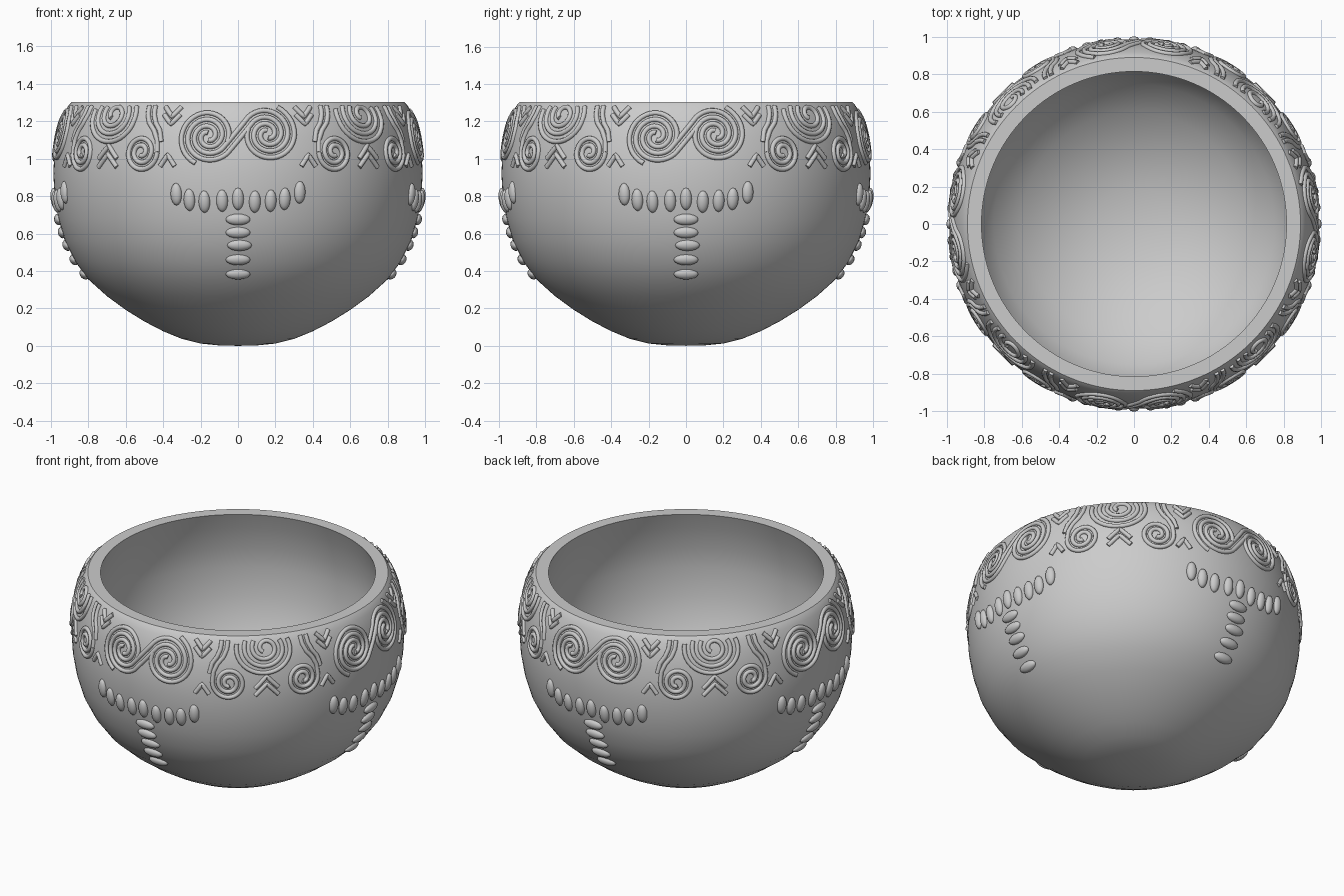
import bpy, bmesh, math
from mathutils import Matrix, Vector

if "Cube" in bpy.data.objects:
    bpy.data.objects.remove(bpy.data.objects["Cube"])

OUTER = [(0, 0), (.1, .002), (.2, .012), (.3, .037), (.4, .078), (.5, .13), (.6, .192), (.7, .265),
         (.8, .355), (.87, .45), (.925, .56), (.96, .68), (.98, .8), (.987, .92), (.982, 1.02),
         (.966, 1.12), (.946, 1.2), (.918, 1.265), (.902, 1.29), (.89, 1.302)]
INNER = [(.815, 1.302), (.85, 1.2), (.885, 1.05), (.895, .92), (.88, .74), (.835, .56), (.75, .41),
         (.6, .275), (.4, .162), (.2, .105), (0, .09)]


def radius(z):
    for (r0, z0), (r1, z1) in zip(OUTER, OUTER[1:]):
        if z <= z1:
            return r0 + (r1 - r0) * (z - z0) / (z1 - z0)
    return OUTER[-1][0]


def frame(a, z):
    """Point, right, up and outward directions on the bowl wall (a=0 is the front)."""
    out = Vector((math.sin(a), -math.cos(a), 0))
    slope = (radius(z + .03) - radius(z - .03)) / .06
    up = (out * slope + Vector((0, 0, 1))).normalized()
    right = Vector((math.cos(a), math.sin(a), 0))
    return out * radius(z) + Vector((0, 0, z)), right, up, right.cross(up)


def mesh_object(name, bm):
    me = bpy.data.meshes.new(name)
    bm.to_mesh(me)
    bm.free()
    ob = bpy.data.objects.new(name, me)
    bpy.context.collection.objects.link(ob)
    return ob


def activate(ob):
    bpy.ops.object.select_all(action='DESELECT')
    ob.select_set(True)
    bpy.context.view_layer.objects.active = ob


# Bowl body: lathed wall with a flat rim
bm = bmesh.new()
vs = [bm.verts.new((0, -r, z)) for r, z in OUTER + INNER]
es = [bm.edges.new(p) for p in zip(vs, vs[1:])]
bmesh.ops.spin(bm, geom=vs + es, cent=(0, 0, 0), axis=(0, 0, 1), angle=math.tau, steps=128)
bmesh.ops.remove_doubles(bm, verts=bm.verts, dist=1e-4)
bmesh.ops.recalc_face_normals(bm, faces=bm.faces)
bowl = mesh_object("bowl_body", bm)
activate(bowl)
bpy.ops.object.shade_smooth_by_angle(angle=math.radians(35))


def spiral(cx, cz, r, pitch, t0, t1, start, turn=-1, sx=1.0, sz=1.0):
    """Inward spiral in wall coordinates, from t0 to t1 turns."""
    n = int((t1 - t0) * 36) + 2
    pts = []
    for i in range(n):
        t = t0 + (t1 - t0) * i / (n - 1)
        a, q = start + turn * math.tau * t, r - pitch * t
        pts.append((cx + q * sx * math.cos(a), cz + q * sz * math.sin(a)))
    return pts


def flip(pts):
    return [(-u, 2.25 - z) for u, z in pts]


def dense(pts, n=6):
    return [(p[0] + (q[0] - p[0]) * i / n, p[1] + (q[1] - p[1]) * i / n)
            for p, q in zip(pts, pts[1:]) for i in range(n)] + [pts[-1]]


# Double scroll: two strands running from one spiral into the other, plus outlines
paths = []
S = dict(cx=-.165, cz=1.119, pitch=.066, start=math.radians(-42), sx=1.15, sz=1.08)
wide = spiral(r=.125, t0=0, t1=1.62, **S)
tight = spiral(r=.092, t0=0, t1=1.12, **S)
for a, b in ((wide, tight), (tight, wide)):
    other = flip(b)
    paths.append(a[::-1] + dense([a[0], other[0]])[1:-1] + other)
outline = spiral(r=.158, t0=.2, t1=.93, **S)
paths += [outline, flip(outline)]

# Corner group: rim spiral, two small spirals with tails, chevrons and arrows
C = math.pi / 4
group = [spiral(0, 1.235, .165, .042, 0, 3.4, math.pi / 2, 1, 1.2)]
for s in (-1, 1):
    side = [spiral(-.23, 1.035, .1, .036, 0, 2.3, math.pi, 1),
            dense([(-.33, 1.035), (-.325, 1.1), (-.3, 1.15), (-.265, 1.19), (-.245, 1.235), (-.24, 1.28)], 3),
            dense([(-.35, 1.09), (-.335, 1.15), (-.305, 1.19), (-.285, 1.235), (-.28, 1.28)], 3)]
    for k in (0, .04):
        side.append(dense([(-.45, 1.275 - k), (-.4, 1.225 - k), (-.35, 1.275 - k)]))
    side.append(dense([(-.435, .96), (-.393, 1.02), (-.35, .96)]))
    group += [[(-s * u, z) for u, z in p] for p in side]
for k in (0, .045):
    group.append(dense([(-.07, .955 + k), (0, 1.025 + k), (.07, .955 + k)]))
paths += [[(u + C, z) for u, z in p] for p in group]

# Relief band: every path wrapped on the wall as a raised ridge, cut off at the rim
cu = bpy.data.curves.new("scroll_band", 'CURVE')
cu.dimensions = '3D'
cu.bevel_depth = .0135
cu.bevel_resolution = 2
cu.use_fill_caps = True
for k in range(4):
    for path in paths:
        runs = [[]]
        for u, z in path:
            if z < 1.283:
                runs[-1].append((u, z))
            elif runs[-1]:
                runs.append([])
        for run in runs:
            if len(run) < 2:
                continue
            sp = cu.splines.new('POLY')
            sp.points.add(len(run) - 1)
            for pt, (u, z) in zip(sp.points, run):
                p, _, _, n = frame(u + k * math.pi / 2, z)
                pt.co = (*(p + n * .001), 1)
band = bpy.data.objects.new("scroll_band", cu)
bpy.context.collection.objects.link(band)
activate(band)
bpy.ops.object.convert(target='MESH')
bpy.ops.object.shade_smooth_by_angle(angle=math.radians(50))

# Bead ornaments: a row of upright beads over a column of lying beads, on four sides
ROW = [(-.33, .81), (-.26, .78), (-.18, .77), (-.085, .775), (0, .785), (.09, .77),
       (.175, .775), (.25, .785), (.33, .82)]
COLUMN = [(0, .675), (0, .605), (.008, .537), (0, .46), (0, .383)]
for k, side in enumerate(("front", "right", "back", "left")):
    bm = bmesh.new()
    for x, z, w, h in [(x, z, .031, .06) for x, z in ROW] + [(x, z, .066, .031) for x, z in COLUMN]:
        p, rt, up, n = frame(math.asin(x / radius(z)) + k * math.pi / 2, z)
        m = Matrix((rt * w, up * h, n * .024)).transposed().to_4x4()
        m.translation = p
        bmesh.ops.create_uvsphere(bm, u_segments=16, v_segments=10, radius=1, matrix=m)
    for f in bm.faces:
        f.smooth = True
    mesh_object("bead_ornament_" + side, bm)
